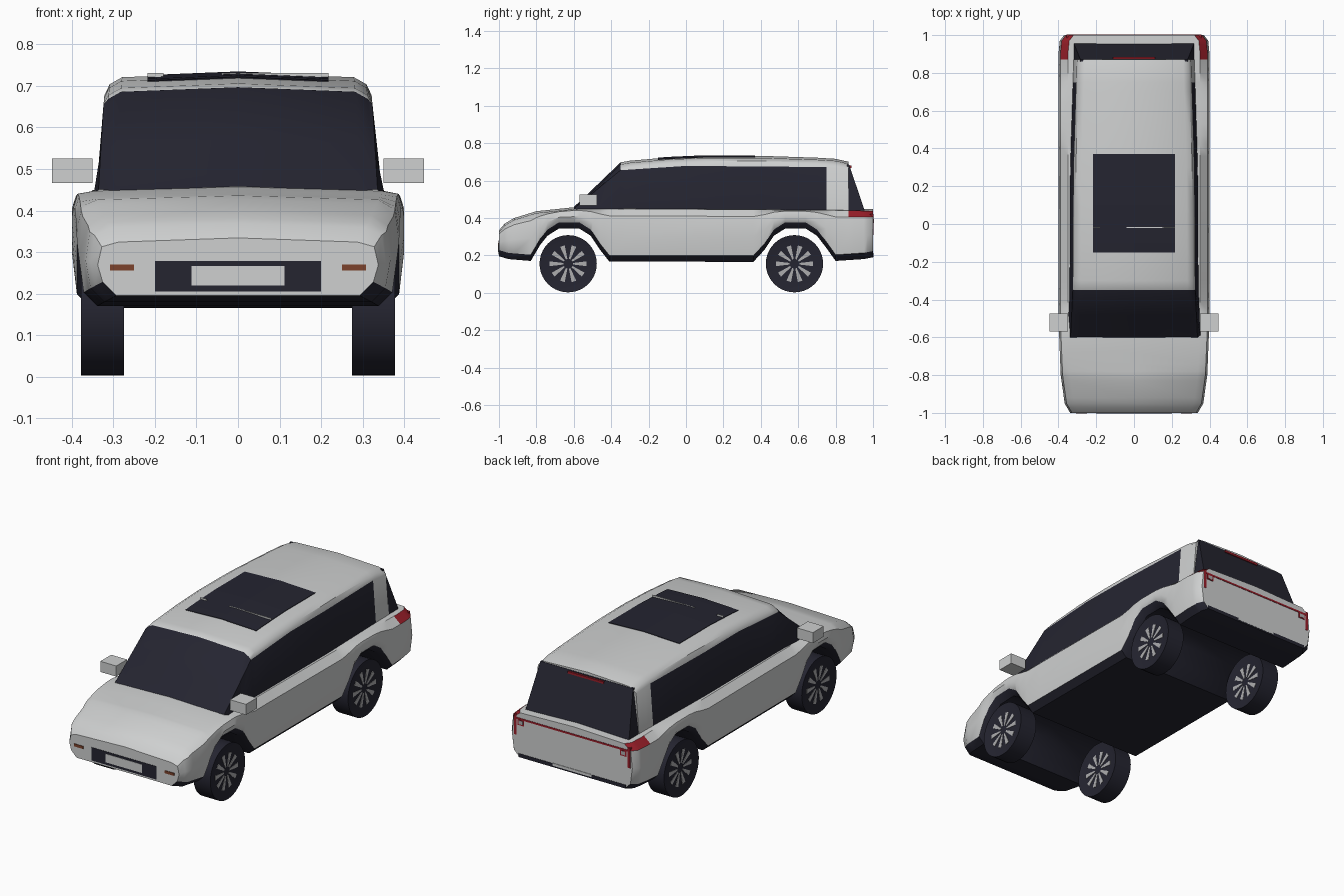
import bpy, bmesh, math
from mathutils import Matrix, Vector

old = bpy.data.objects.get("Cube")
if old:
    bpy.data.objects.remove(old)


def material(name, r, g, b):
    m = bpy.data.materials.new(name)
    m.use_nodes = True
    m.diffuse_color = (r, g, b, 1)
    m.node_tree.nodes["Principled BSDF"].inputs["Base Color"].default_value = (r, g, b, 1)
    return m


WHITE = material("silver_white_paint", 0.62, 0.63, 0.63)
DARK = material("dark_glass_and_rubber", 0.018, 0.018, 0.03)
RED = material("tail_light_red", 0.32, 0.013, 0.022)
ORANGE = material("indicator_orange", 0.2, 0.055, 0.025)
GREY = material("alloy_grey", 0.42, 0.42, 0.43)


def finish(name, bm, mats, smooth=None):
    bmesh.ops.recalc_face_normals(bm, faces=bm.faces)
    me = bpy.data.meshes.new(name)
    bm.to_mesh(me)
    bm.free()
    for m in mats:
        me.materials.append(m)
    ob = bpy.data.objects.new(name, me)
    bpy.context.collection.objects.link(ob)
    if smooth:
        bpy.ops.object.select_all(action='DESELECT')
        ob.select_set(True)
        bpy.context.view_layer.objects.active = ob
        bpy.ops.object.shade_smooth_by_angle(angle=math.radians(smooth))
    return ob


def box(name, x, y, z, mat):
    bm = bmesh.new()
    bmesh.ops.create_cube(bm, size=1)
    for v in bm.verts:
        v.co = Vector([(a + b) / 2 + c * (b - a) for (a, b), c in zip((x, y, z), v.co)])
    return finish(name, bm, [mat])


def lerp(points, y):
    for (a, p), (b, q) in zip(points, points[1:]):
        if y <= b:
            return p + (q - p) * max(0, y - a) / (b - a)
    return points[-1][1]


def loft(name, ys, section, rule, mats, smooth):
    """Skin mirrored half sections along y; rule(segment, y) picks the material."""
    bm = bmesh.new()
    rings = []
    for y in ys:
        half = section(y)
        ring = [(x, z) for x, z in half] + [(-x, z) for x, z in reversed(half) if x > 0]
        rings.append([bm.verts.new((x, y, z)) for x, z in ring])
    n, h = len(rings[0]), len(half)
    for i, (a, b) in enumerate(zip(rings, rings[1:])):
        mid = (ys[i] + ys[i + 1]) / 2
        for k in range(n):
            j = (k + 1) % n
            f = bm.faces.new((a[k], a[j], b[j], b[k]))
            xs = sorted((k % n, j if j else n))
            mirrored = n - xs[1] if half[0][0] == 0 else n - 1 - xs[1]
            f.material_index = rule(min(xs[0], mirrored) if mirrored >= 0 else -1, mid)
    for r in (rings[0], rings[-1]):
        bm.faces.new(r)
    return finish(name, bm, mats, smooth)


# Lower body with wheel arches running through it
TOP = [(-1, .33), (-.97, .365), (-.92, .395), (-.8, .432), (-.6, .453), (-.3, .455), (.8, .447), (1, .443)]
BOTTOM = [(-1, .195), (-.95, .18), (-.83, .17), (-.78, .255), (-.74, .305), (-.68, .343),
          (-.57, .343), (-.51, .305), (-.46, .23), (-.41, .167), (.36, .165), (.42, .23),
          (.47, .305), (.53, .343), (.64, .343), (.7, .305), (.75, .24), (.8, .17), (.95, .18), (1, .19)]
WIDTH = [(-1, .338), (-.95, .367), (-.8, .388), (-.5, .4), (.9, .4), (.97, .393), (1, .37)]


def body_section(y):
    t, b, w = lerp(TOP, y), lerp(BOTTOM, y), lerp(WIDTH, y)
    s = b + .033
    return [(0, b), (w - .045, b), (w - .012, s), (w, s + (t - s) * .4),
            (w - .01, s + (t - s) * .83), (w - .05, t - .006), (0, t + .004)]


def body_rule(seg, y):
    return 1 if seg < 2 else 2 if seg == 4 and y > .87 else 0


stations = sorted({p[0] for p in TOP + BOTTOM + WIDTH} | {.87})
loft("body", stations, body_section, body_rule, [WHITE, DARK, RED], 35)

# Cabin with dark windscreen and side windows
ROOF = [(-.6, .458), (-.48, .572), (-.35, .697), (-.3, .706), (-.1, .723), (.1, .732),
        (.4, .732), (.7, .722), (.8, .716), (.87, .7)]
WINDOW_TOP = [(-.6, .45), (-.35, .655), (0, .678), (.75, .672), (.87, .66)]
SIDE = [(-.6, .336), (-.35, .324), (.3, .32), (.87, .302)]


def cabin_section(y):
    t, s, x = lerp(ROOF, y), lerp(WINDOW_TOP, y), lerp(SIDE, y)
    return [(x + .018, .435), (x, s), (x - .012, max(s, t - .028)), (x - .042, t - .011), (0, t)]


def cabin_rule(seg, y):
    return 1 if y < -.35 or (seg == 0 and y < .75) else 0


stations = sorted({p[0] for p in ROOF + WINDOW_TOP + SIDE})
loft("cabin", stations, cabin_section, cabin_rule, [WHITE, DARK], 35)

# Sloping rear window behind the pillars
bm = bmesh.new()
loops = [[bm.verts.new((x, y, z)) for x, z in ((-w, .44), (w, .44), (u, h), (-u, h))]
         for y, w, u, h in ((.86, .318, .285, .685), (.872, .318, .285, .685))]
for v in loops[1][:2]:
    v.co.y = .955
for k in range(4):
    j = (k + 1) % 4
    bm.faces.new((loops[0][k], loops[0][j], loops[1][j], loops[1][k]))
bm.faces.new(loops[0])
bm.faces.new(loops[1])
finish("rear_window", bm, [DARK])
box("high_brake_light", (-.11, .11), (.872, .884), (.668, .68), RED)

# Crowned sunroof sheet and its seam
bm = bmesh.new()
rows = []
for y in (-.15, -.1, .1, .25, .37):
    t = lerp(ROOF, y) + .003
    rows.append([bm.verts.new((x, y, t - abs(x) * .04)) for x in (-.218, 0, .218)])
for a, b in zip(rows, rows[1:]):
    for k in range(2):
        bm.faces.new((a[k], a[k + 1], b[k + 1], b[k]))
sunroof = finish("sunroof", bm, [DARK])
sunroof.modifiers.new("thickness", 'SOLIDIFY').thickness = .005
for name, a, b in (("seam_right", -.218, -.18), ("seam_left", -.04, .218)):
    box(name, (a, b), (-.02, -.016), (.722, .7315), WHITE)

# Nose details
box("grille", (-.2, .2), (-1.002, -.99), (.205, .278), DARK)
box("front_plate", (-.112, .112), (-1.004, -.995), (.219, .266), WHITE)

# Tail details
box("tail_light_bar", (-.35, .35), (.99, 1.002), (.398, .408), RED)
box("rear_bumper_strip", (-.33, .33), (.99, 1.002), (.19, .21), DARK)
box("rear_plate", (-.12, .12), (.995, 1.003), (.198, .212), WHITE)

# Paired details on both sides
for s, side in ((1, "left"), (-1, "right")):
    def span(a, b):
        return tuple(sorted((s * a, s * b)))
    box(side + "_mirror", span(.35, .448), (-.57, -.475), (.466, .525), WHITE)
    box(side + "_indicator", span(.25, .308), (-1.003, -.99), (.255, .27), ORANGE)
    box(side + "_tail_strip", span(.342, .358), (.985, 1.002), (.31, .42), RED)
    box(side + "_tail_lamp", span(.295, .335), (.99, 1.003), (.368, .398), RED)
    box(side + "_tail_lens", span(.302, .328), (.995, 1.004), (.374, .394), GREY)


# Wheels: tyre with recessed faces and ten flared spokes
def wheel(name, x, y):
    place = Matrix.Translation((x, y, .155)) @ Matrix.Rotation(math.pi / 2, 4, 'Y')
    bm = bmesh.new()
    bmesh.ops.create_cone(bm, cap_ends=True, segments=40, radius1=.153, radius2=.153, depth=.104)
    caps = [f for f in bm.faces if len(f.verts) > 4]
    bmesh.ops.inset_individual(bm, faces=caps, thickness=.045, depth=-.008)
    for z in (-.046, .046):
        for k in range(10):
            a = math.tau * (k + .5) / 10
            corners = [(.026, -.16), (.1, -.13), (.1, .13), (.026, .16)]
            f = bm.faces.new([bm.verts.new((r * math.cos(a + d), r * math.sin(a + d), z))
                              for r, d in corners])
            f.material_index = 1
            lift = bmesh.ops.extrude_face_region(bm, geom=[f])["geom"]
            for v in lift:
                if isinstance(v, bmesh.types.BMVert):
                    v.co.z -= math.copysign(.004, z)
    bmesh.ops.transform(bm, matrix=place, verts=bm.verts)
    finish(name, bm, [DARK, GREY], 35)


for s, side in ((1, "left"), (-1, "right")):
    wheel("front_wheel_" + side, s * .326, -.63)
    wheel("rear_wheel_" + side, s * .326, .58)
